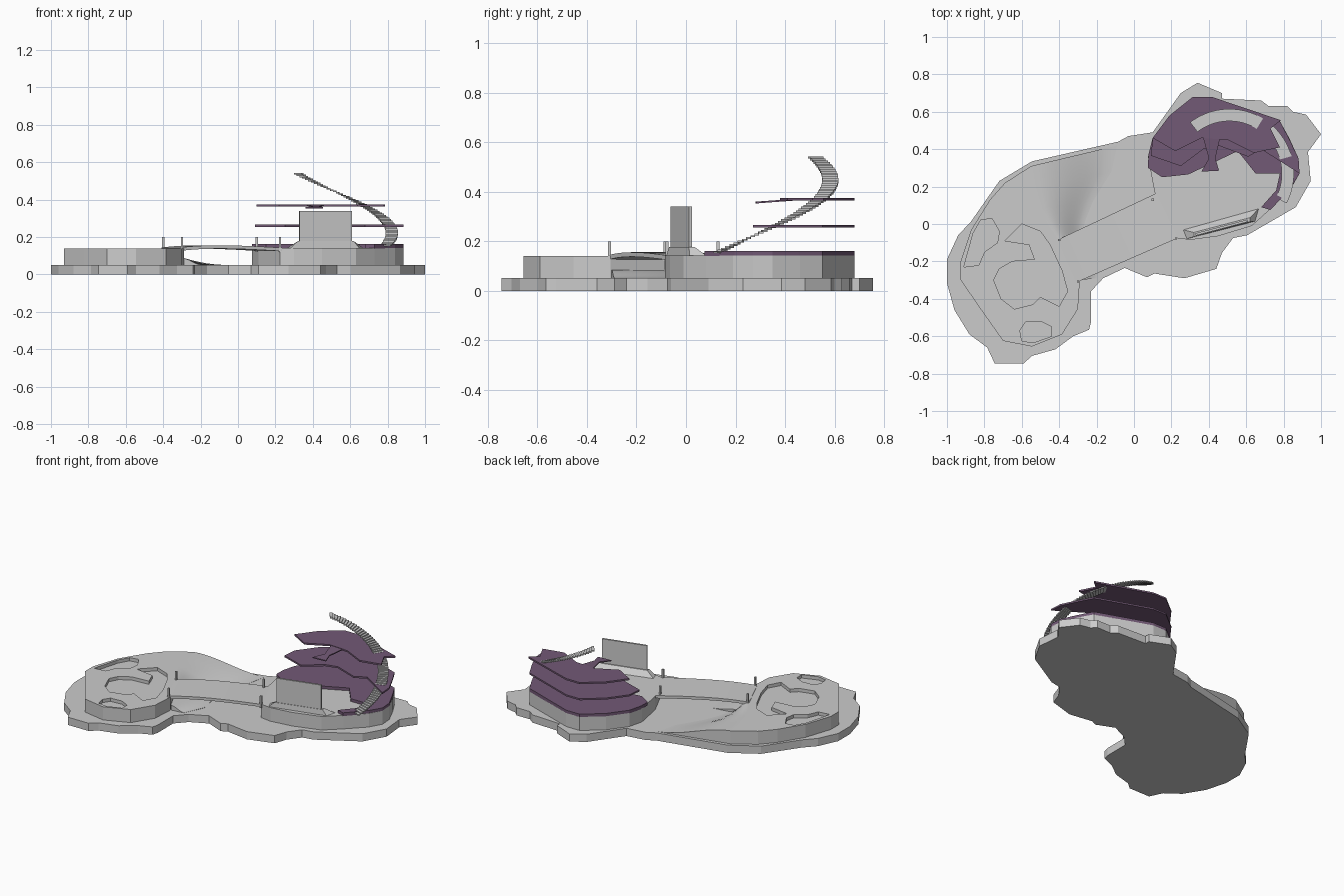
import bpy, bmesh, math
from mathutils import Vector

if "Cube" in bpy.data.objects:
    bpy.data.objects.remove(bpy.data.objects["Cube"])

purple = bpy.data.materials.new("purple_floor")
purple.diffuse_color = (0.17, 0.10, 0.18, 1)
purple.use_nodes = True
purple.node_tree.nodes["Principled BSDF"].inputs["Base Color"].default_value = purple.diffuse_color


def finish(name, bm, mat=None, smooth=False):
    bmesh.ops.recalc_face_normals(bm, faces=bm.faces[:])
    me = bpy.data.meshes.new(name)
    bm.to_mesh(me)
    bm.free()
    ob = bpy.data.objects.new(name, me)
    bpy.context.collection.objects.link(ob)
    if mat:
        me.materials.append(mat)
    if smooth:
        bpy.ops.object.select_all(action='DESELECT')
        ob.select_set(True)
        bpy.context.view_layer.objects.active = ob
        bpy.ops.object.shade_smooth_by_angle(angle=math.radians(35))
    return ob


def prism(name, pts, z0, z1, mat=None, top=None):
    """Extruded outline; 'top' optionally gives a different top outline."""
    bm = bmesh.new()
    lo = [bm.verts.new((x, y, z0)) for x, y in pts]
    hi = [bm.verts.new((x, y, z1)) for x, y in (top or pts)]
    bm.faces.new(lo[::-1])
    bm.faces.new(hi)
    n = len(lo)
    for i in range(n):
        bm.faces.new((lo[i], lo[(i + 1) % n], hi[(i + 1) % n], hi[i]))
    return finish(name, bm, mat)


def slope(name, a, b, za, zb, rows=12, floor=0.045):
    """Smooth bank easing from line a (height za) down to line b (height zb), with skirts."""
    bm = bmesh.new()
    grid, low = [], []
    for r in range(rows + 1):
        t = r / rows
        z = za + (zb - za) * t * t * (3 - 2 * t)
        pts = [Vector(p).lerp(Vector(q), t) for p, q in zip(a, b)]
        grid.append([bm.verts.new((p.x, p.y, z)) for p in pts])
        low.append([bm.verts.new((p.x, p.y, floor)) for p in pts])
    n = len(a)
    for r in range(rows):
        for c in range(n - 1):
            for g in (grid, low):
                bm.faces.new((g[r][c], g[r + 1][c], g[r + 1][c + 1], g[r][c + 1]))
        for c in (0, n - 1):
            bm.faces.new((grid[r][c], grid[r + 1][c], low[r + 1][c], low[r][c]))
    for r in (0, rows):
        for c in range(n - 1):
            bm.faces.new((grid[r][c], grid[r][c + 1], low[r][c + 1], low[r][c]))
    return finish(name, bm, smooth=True)


# Base slab
prism("base_slab", [
    (1, .48), (.92, .585), (.85, .6), (.82, .63), (.72, .63), (.68, .66), (.47, .67),
    (.47, .70), (.34, .755), (.25, .70), (.10, .49), (-.03, .47), (-.085, .44),
    (-.545, .335), (-.72, .23), (-.87, .015), (-.94, -.06), (-1, -.19), (-1, -.315),
    (-.96, -.46), (-.88, -.59), (-.785, -.66), (-.745, -.745), (-.59, -.745),
    (-.545, -.705), (-.42, -.67), (-.325, -.6), (-.24, -.565), (-.23, -.525),
    (-.23, -.36), (-.165, -.29), (-.05, -.235), (.07, -.285), (.11, -.265), (.27, -.29),
    (.44, -.24), (.47, -.155), (.53, -.075), (.605, -.06), (.865, .09), (.945, .23),
    (.93, .385)], 0, .052)

# Left plateau with shallow hollows cut in the top
edge = [(-.55, .31), (-.53, .2), (-.5, .08), (-.46, 0), (-.40, -.085)]
left = prism("left_plateau", [
    (-.29, -.305), (-.30, -.455), (-.385, -.59), (-.545, -.655), (-.70, -.625),
    (-.82, -.455), (-.93, -.295), (-.93, -.21), (-.87, -.03), (-.77, .13), (-.69, .22)]
    + edge, .045, .14)
hollows = [
    [(-.69, -.09), (-.56, -.11), (-.53, -.19), (-.65, -.2), (-.72, -.24), (-.75, -.3),
     (-.71, -.4), (-.64, -.455), (-.54, -.43), (-.50, -.39), (-.40, -.44), (-.355, -.36),
     (-.385, -.25), (-.45, -.11), (-.5, -.04), (-.6, 0)],
    [(-.91, -.23), (-.83, -.22), (-.80, -.15), (-.73, -.10), (-.72, -.04), (-.76, .03),
     (-.82, .02), (-.86, -.05)],
    [(-.60, -.625), (-.61, -.57), (-.58, -.525), (-.5, -.52), (-.44, -.55), (-.44, -.60),
     (-.54, -.635)]]
cutters = []
for i, h in enumerate(hollows):
    c = prism(f"hollow_cutter_{i}", h, .118, .2)
    c.hide_render = True
    m = left.modifiers.new("hollow", 'BOOLEAN')
    m.operation, m.solver, m.object = 'DIFFERENCE', 'EXACT', c
    cutters.append(c)
dg = bpy.context.evaluated_depsgraph_get()
cut = bpy.data.meshes.new_from_object(left.evaluated_get(dg))
left.modifiers.clear()
left.data = cut
for c in cutters:
    bpy.data.objects.remove(c)

# Banks running from the plateau into the valley
slope("valley_bank", edge, [(-.09, .42), (-.12, .28), (-.22, .12), (-.26, .02), (-.28, -.09)],
      .14, .053)
slope("bank_under_bridge", [(-.40, -.085), (-.345, -.19), (-.29, -.3)],
      [(-.16, -.05), (-.14, -.16), (-.2, -.29)], .085, .053)

# Right plateau
prism("right_plateau", [
    (.225, -.075), (.30, -.085), (.45, -.065), (.63, -.01), (.73, .08), (.84, .19), (.885, .27),
    (.88, .35), (.83, .46), (.78, .55), (.415, .68), (.315, .68), (.19, .58), (.10, .46),
    (.075, .36), (.11, .17)], .045, .143)

# Arched bridge deck
bm = bmesh.new()
N, rings = 16, []
fa, fb = Vector((-.31, -.313)), Vector((.235, -.075))
ba, bb = Vector((-.41, -.085)), Vector((.12, .165))
for i in range(N + 1):
    t = i / N
    f, b = fa.lerp(fb, t), ba.lerp(bb, t)
    z = .143 + .013 * math.sin(math.pi * t ** .75)
    rings.append([bm.verts.new((p.x, p.y, h)) for p, h in
                  ((f, z), (b, z), (b, z - .018), (f, z - .018))])
for r, s in zip(rings, rings[1:]):
    for k in range(4):
        bm.faces.new((r[k], r[(k + 1) % 4], s[(k + 1) % 4], s[k]))
bm.faces.new(rings[0])
bm.faces.new(rings[-1])
finish("bridge_deck", bm, smooth=True)

# Bridge corner posts
for i, (x, y) in enumerate([(-.30, -.308), (-.40, -.085), (.10, .13), (.225, -.077)]):
    r = .006
    prism(f"bridge_post_{i}", [(x - r, y - r), (x + r, y - r), (x + r, y + r), (x - r, y + r)],
          .12, .2)

# Flared bank and upright wall panel
prism("wall_bank", [(.28, -.08), (.65, .015), (.67, .085), (.26, -.03)], .14, .178,
      top=[(.32, -.068), (.62, .012), (.62, .034), (.32, -.045)])
prism("wall_panel", [(.33, -.062), (.61, .012), (.607, .024), (.327, -.05)], .14, .34)

# Purple floors
back = [(.19, .58), (.315, .68), (.415, .68)]
right = [(.78, .55), (.83, .455), (.88, .35), (.885, .27)]
prism("lower_floor", [(.075, .30), (.077, .37), (.10, .46)] + back + right + [
    (.84, .195), (.73, .075), (.68, .09), (.76, .18), (.78, .27), (.65, .27), (.555, .39),
    (.45, .34), (.375, .305), (.29, .265), (.15, .25)], .14, .162, purple)
prism("middle_floor", [(.09, .365), (.10, .46)] + back + right + [
    (.68, .40), (.61, .36), (.45, .42), (.37, .40), (.25, .31)], .255, .266, purple)
prism("upper_floor", [(.10, .46)] + back + [
    (.785, .555), (.73, .51), (.78, .41), (.64, .38), (.50, .45), (.36, .46), (.22, .39)],
      .364, .375, purple)

# Sloping balcony tongue on the upper floor
bm = bmesh.new()
tongue = [(.36, .28, .353), (.455, .285, .353), (.435, .35, .358), (.46, .46, .366),
          (.37, .46, .366), (.40, .35, .358)]
lo = [bm.verts.new(p) for p in tongue]
hi = [bm.verts.new((x, y, z + .007)) for x, y, z in tongue]
for v in (lo, hi):
    bm.faces.new((v[0], v[1], v[2], v[5]))
    bm.faces.new((v[5], v[2], v[3], v[4]))
for i in range(6):
    j = (i + 1) % 6
    bm.faces.new((lo[i], lo[j], hi[j], hi[i]))
finish("balcony_tongue", bm, purple)

# Curved stair of separate treads
STEPS, cx, cy = 54, .51, .27
for i in range(STEPS):
    a = math.radians(-26 + 152 * i / (STEPS - 1))
    z = .152 + .382 * i / (STEPS - 1)
    h = math.radians(1.5)
    pts = [(cx + r * math.cos(q), cy + r * math.sin(q))
           for r, q in ((.28, a - h), (.345, a - h), (.345, a + h), (.28, a + h))]
    prism(f"stair_tread_{i:02d}", pts, z, z + .0075)
